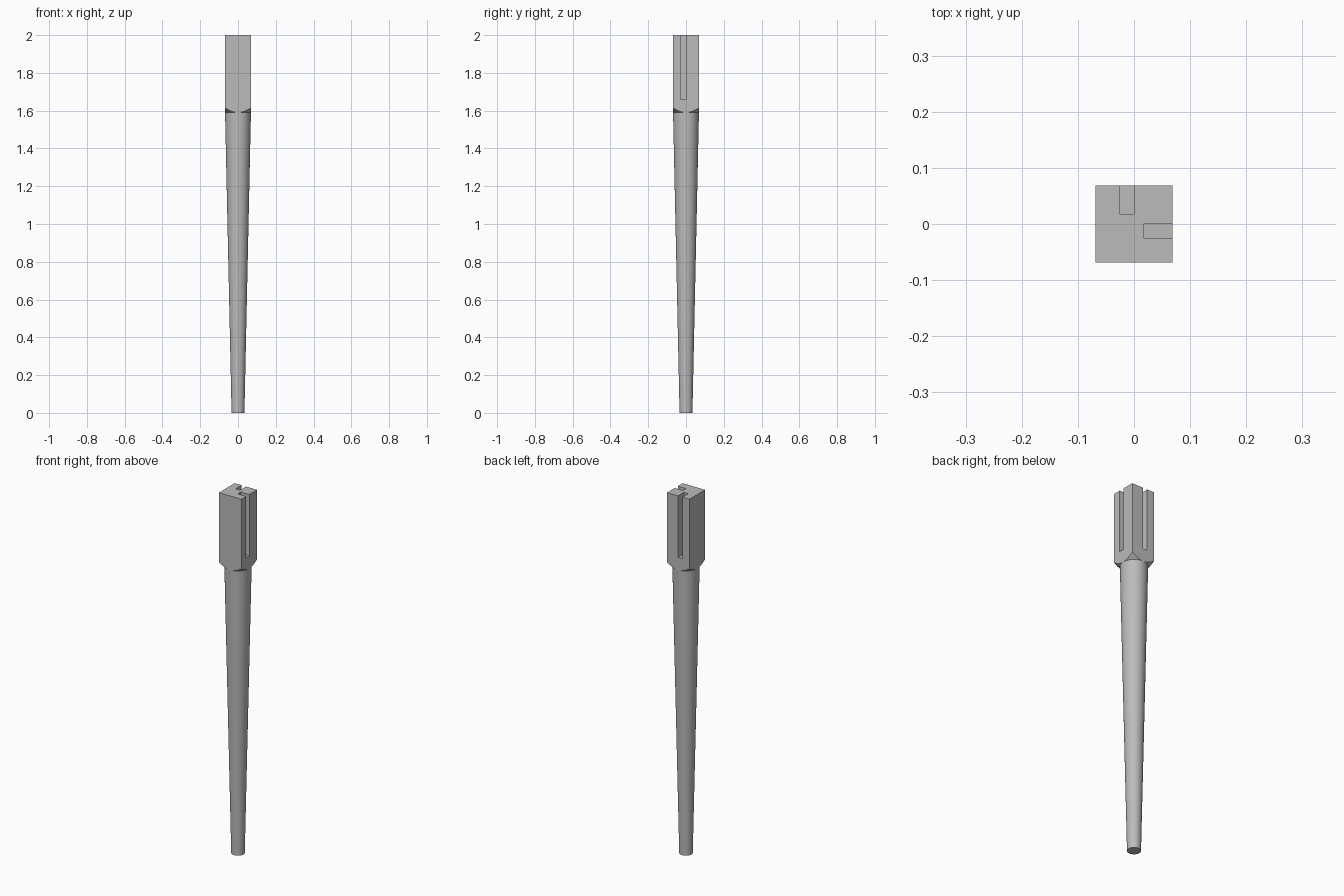
import bpy

HALF = 0.0685      # half width of the square head
JOIN = 1.59        # height where the round leg meets the head
TOP = 2.0

cube = bpy.data.objects.get("Cube")
if cube:
    bpy.data.objects.remove(cube, do_unlink=True)

grey = bpy.data.materials.new("plain_grey")
grey.use_nodes = True
colour = (0.5, 0.5, 0.5, 1)
grey.diffuse_color = colour
grey.node_tree.nodes["Principled BSDF"].inputs["Base Color"].default_value = colour


def finish(name):
    obj = bpy.context.object
    obj.name = name
    obj.data.materials.append(grey)
    return obj


def box(name, low, high):
    centre = [(a + b) / 2 for a, b in zip(low, high)]
    bpy.ops.mesh.primitive_cube_add(size=1, location=centre)
    bpy.context.object.scale = [b - a for a, b in zip(low, high)]
    bpy.ops.object.transform_apply(location=True, rotation=False, scale=True)
    return finish(name)


def cone(name, r_low, r_high, low, high):
    bpy.ops.mesh.primitive_cone_add(vertices=64, radius1=r_low, radius2=r_high,
                                    depth=high - low, location=(0, 0, (low + high) / 2))
    return finish(name)


def cut(target, tool, operation):
    mod = target.modifiers.new(tool.name, "BOOLEAN")
    mod.object, mod.operation, mod.solver = tool, operation, "EXACT"
    bpy.context.view_layer.objects.active = target
    bpy.ops.object.modifier_apply(modifier=mod.name)
    bpy.data.objects.remove(tool, do_unlink=True)


def smooth(obj):
    bpy.ops.object.select_all(action="DESELECT")
    obj.select_set(True)
    bpy.context.view_layer.objects.active = obj
    bpy.ops.object.shade_smooth_by_angle(angle=0.4)


# Tapered round leg
leg = cone("tapered_leg", 0.034, HALF, 0, JOIN)

# Square head, its lower corners turned to a cone
head = box("square_head", (-HALF, -HALF, JOIN), (HALF, HALF, TOP))
rise = 0.6
cut(head, cone("corner_cutter", HALF, HALF + rise * 1.14, JOIN, JOIN + rise), "INTERSECT")

# Two mortise slots, open at the top and on adjacent sides
slot_base, slot_top, outside = 1.66, TOP + 0.1, HALF + 0.1
cut(head, box("back_slot", (-0.026, 0.0175, slot_base), (0.001, outside, slot_top)), "DIFFERENCE")
cut(head, box("side_slot", (0.0175, -0.026, slot_base), (outside, 0.001, slot_top)), "DIFFERENCE")

smooth(leg)
smooth(head)
